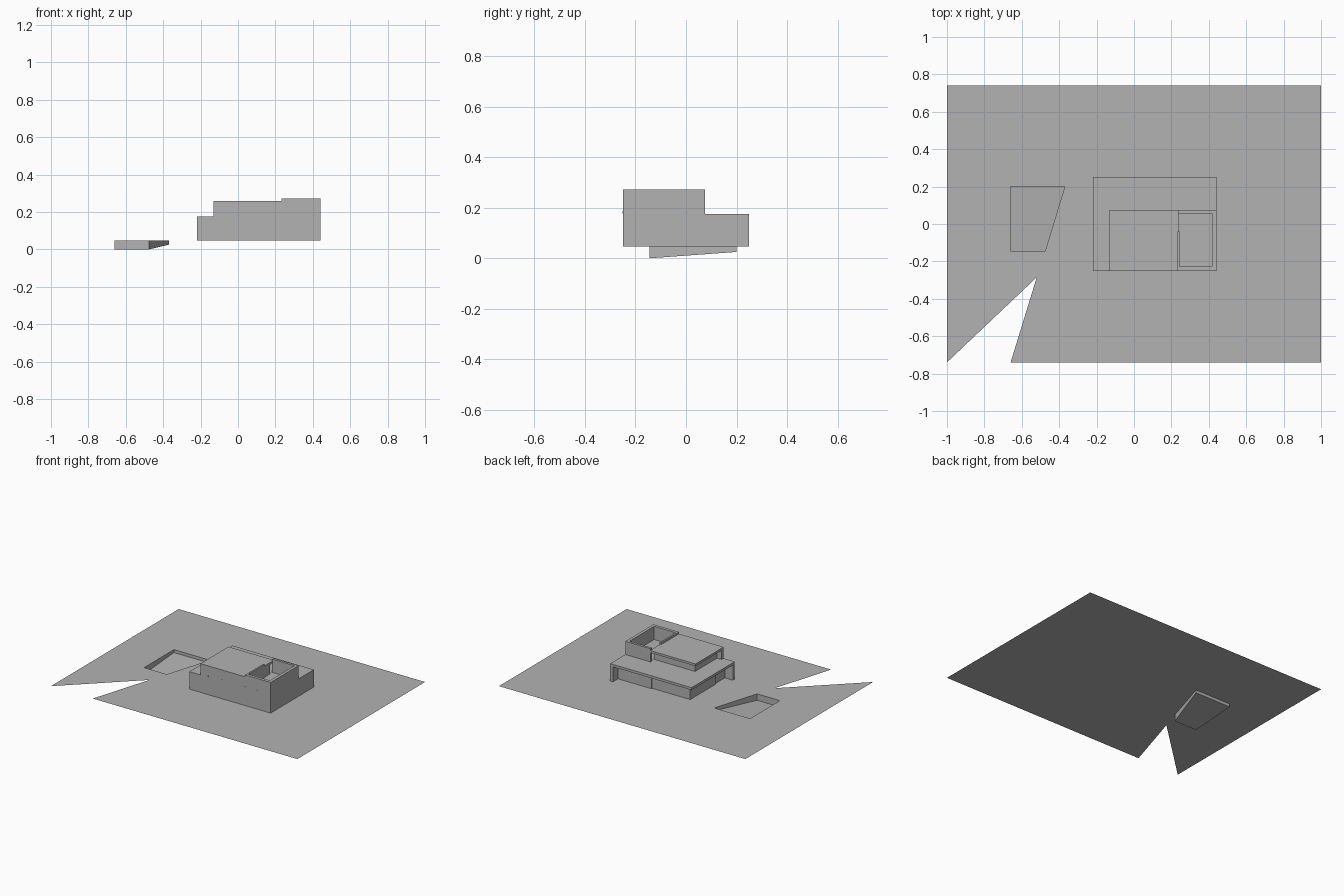
import bpy, bmesh
from mathutils import Vector

cube = bpy.data.objects.get("Cube")
if cube:
    bpy.data.objects.remove(cube)

mat = bpy.data.materials.new("plain_grey")
mat.use_nodes = True
GREY = (0.45, 0.45, 0.45, 1)
mat.diffuse_color = GREY
mat.node_tree.nodes["Principled BSDF"].inputs["Base Color"].default_value = GREY

G = 0.047        # ground level
DECK = 0.175     # top of lower roof
ROOF = 0.258     # top of upper roof
RIM = 0.272      # top of terrace walls
T = 0.022        # wall thickness
L, R, F, B = -0.22, 0.44, -0.25, 0.25   # house footprint
UL, UB, TX = -0.13, 0.075, 0.24         # upper floor edges, terrace start


def finish(name, bm):
    mesh = bpy.data.meshes.new(name)
    bm.to_mesh(mesh)
    bm.free()
    mesh.materials.append(mat)
    obj = bpy.data.objects.new(name, mesh)
    bpy.context.collection.objects.link(obj)
    return obj


def box(name, x, y, z):
    bm = bmesh.new()
    bmesh.ops.create_cube(bm, size=1)
    for v in bm.verts:
        v.co = [r[0] if c < 0 else r[1] for c, r in zip(v.co, (x, y, z))]
    return finish(name, bm)


def extrude_profile(name, pts, depth):
    bm = bmesh.new()
    face = bm.faces.new([bm.verts.new(p) for p in pts])
    out = bmesh.ops.extrude_face_region(bm, geom=[face])["geom"]
    bmesh.ops.translate(bm, vec=Vector(depth),
                        verts=[g for g in out if isinstance(g, bmesh.types.BMVert)])
    bmesh.ops.recalc_face_normals(bm, faces=bm.faces)
    return finish(name, bm)


# Ground sheet with a wedge cut out and a hole for the pool
plot = [(-1, 0.74), (-1, -0.74), (-0.52, -0.285), (-0.66, -0.74), (1, -0.74), (1, 0.74)]
pool = [(-0.66, 0.2), (-0.66, -0.145), (-0.475, -0.145), (-0.37, 0.2)]
bm = bmesh.new()
edges = []
for loop in (plot, pool):
    vs = [bm.verts.new((x, y, G)) for x, y in loop]
    edges += [bm.edges.new((vs[i - 1], vs[i])) for i in range(len(vs))]
bmesh.ops.triangle_fill(bm, use_beauty=True, use_dissolve=False, edges=edges, normal=(0, 0, 1))
for f in bm.faces:
    f.normal_update()
    if f.normal.z < 0:
        f.normal_flip()
finish("ground", bm)

# Sunken pool with a sloping floor
bm = bmesh.new()
top = [bm.verts.new((x, y, G)) for x, y in pool]
low = [bm.verts.new((x, y, 0.025 if y > 0 else 0)) for x, y in pool]
bm.faces.new(low)
for i in range(4):
    bm.faces.new((top[i - 1], top[i], low[i], low[i - 1]))
finish("pool_basin", bm)

# Stepped front and end walls
extrude_profile("front_wall", [(x, F, z) for x, z in (
    (L, G), (R, G), (R, RIM), (TX, RIM), (TX, ROOF), (UL, ROOF), (UL, DECK), (L, DECK))],
    (0, T, 0))
extrude_profile("end_wall", [(R, y, z) for y, z in (
    (F, G), (B, G), (B, DECK), (UB, DECK), (UB, RIM), (F, RIM))], (-T, 0, 0))

# Lower floor: overhanging roof above recessed rooms and sliding panels
box("lower_roof", (L, R), (F, B), (DECK - 0.018, DECK))
box("lower_rooms", (-0.155, R - T), (F + T, 0.178), (G, DECK - 0.018))
box("back_panel_a", (0.147, R - T), (0.178, 0.192), (G, DECK - 0.018))
box("back_panel_b", (-0.163, 0.147), (0.178, 0.184), (G, DECK - 0.018))
box("side_panel", (-0.163, -0.155), (-0.117, 0.184), (G, DECK - 0.018))

# Upper floor: overhanging roof above a recessed room
box("upper_roof", (UL, TX), (F, UB), (ROOF - 0.016, ROOF))
box("upper_room", (-0.093, TX), (F + T, 0.028), (DECK, ROOF - 0.016))

# Roof terrace walls
box("terrace_back_wall", (TX - 0.005, R), (UB - 0.018, UB), (DECK, RIM))
box("terrace_parapet", (TX - 0.008, TX + 0.004), (F, -0.04), (DECK, RIM))

# Small square openings on the front wall
for i, x in enumerate((-0.07, 0.044, 0.232, 0.33)):
    box(f"front_vent_{i + 1}", (x - 0.005, x + 0.005), (F - 0.002, F + 0.002), (0.177, 0.186))
